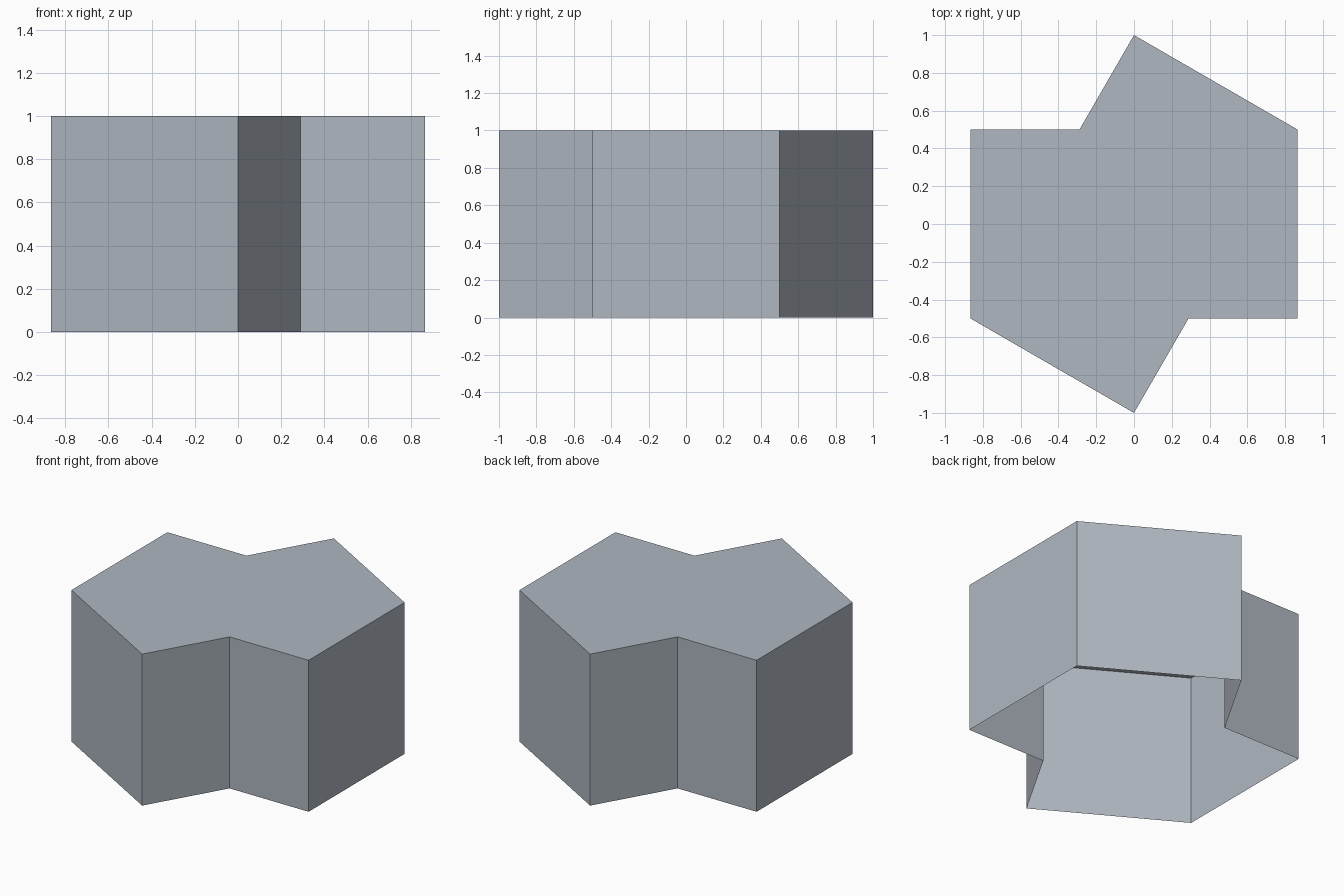
import bpy, bmesh, math

if "Cube" in bpy.data.objects:
    bpy.data.objects.remove(bpy.data.objects["Cube"])

HEIGHT = 1.0
S = math.sqrt(3) / 2

# Half of the footprint; the other half is the same turned 180 degrees
half = [(S, 0.5), (0, 1), (-S / 3, 0.5), (-S, 0.5)]
outline = half + [(-x, -y) for x, y in half]

grey = bpy.data.materials.new("blue grey")
grey.diffuse_color = (0.43, 0.475, 0.53, 1)
grey.use_nodes = True
grey.node_tree.nodes["Principled BSDF"].inputs["Base Color"].default_value = grey.diffuse_color

# Hollow block: top cap and eight walls, open underneath
bm = bmesh.new()
top = [bm.verts.new((x, y, HEIGHT)) for x, y in outline]
base = [bm.verts.new((x, y, 0)) for x, y in outline]
bm.faces.new(top)
n = len(outline)
for i in range(n):
    j = (i + 1) % n
    bm.faces.new((base[i], base[j], top[j], top[i]))

mesh = bpy.data.meshes.new("open_block")
bm.to_mesh(mesh)
bm.free()
mesh.materials.append(grey)
block = bpy.data.objects.new("open_block", mesh)
bpy.context.collection.objects.link(block)
